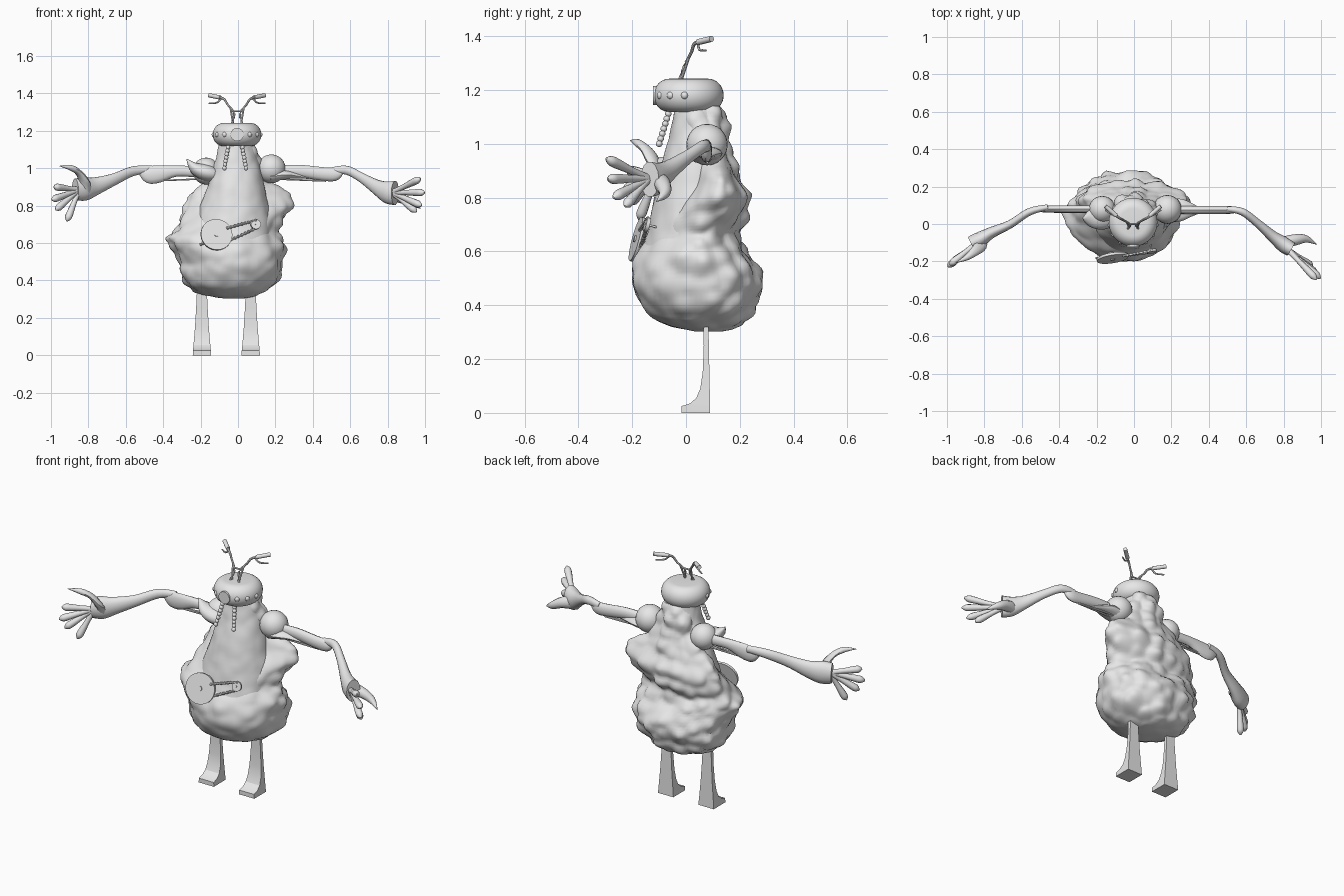
import bpy, bmesh, math
from mathutils import Vector, Matrix, noise

if "Cube" in bpy.data.objects:
    bpy.data.objects.remove(bpy.data.objects["Cube"], do_unlink=True)

grey = bpy.data.materials.new("plain_grey")
grey.use_nodes = True
grey.diffuse_color = (.8, .8, .8, 1)
grey.node_tree.nodes["Principled BSDF"].inputs["Base Color"].default_value = (.8, .8, .8, 1)


def finish(name, bm, angle=40):
    """Turn a bmesh into a shaded grey object."""
    bmesh.ops.recalc_face_normals(bm, faces=bm.faces)
    mesh = bpy.data.meshes.new(name)
    bm.to_mesh(mesh)
    bm.free()
    obj = bpy.data.objects.new(name, mesh)
    mesh.materials.append(grey)
    bpy.context.collection.objects.link(obj)
    bpy.ops.object.select_all(action='DESELECT')
    bpy.context.view_layer.objects.active = obj
    obj.select_set(True)
    bpy.ops.object.shade_smooth_by_angle(angle=math.radians(angle))
    return obj


def loft(name, rings, angle=40):
    """Skin a list of closed rings and cap both ends."""
    bm = bmesh.new()
    loops = [[bm.verts.new(p) for p in ring] for ring in rings]
    count = len(loops[0])
    for low, high in zip(loops, loops[1:]):
        for i in range(count):
            j = (i + 1) % count
            bm.faces.new((low[i], low[j], high[j], high[i]))
    bm.faces.new(loops[0])
    bm.faces.new(loops[-1])
    return finish(name, bm, angle)


def spline(rows, steps):
    """Catmull-Rom interpolation of rows of any width."""
    rows = [Vector(r) for r in rows]
    padded = [rows[0]] + rows + [rows[-1]]
    out = []
    for a, b, c, d in zip(padded, padded[1:], padded[2:], padded[3:]):
        for k in range(steps):
            t = k / steps
            out.append(b + (c - a) * (t / 2) + (a * 2 - b * 5 + c * 4 - d) * (t * t / 2)
                       + (b * 3 - a - c * 3 + d) * (t ** 3 / 2))
    return out + [rows[-1]]


def tube(name, rows, sides=10, steps=4):
    """Sweep an ellipse along rows of x, y, z, half width, half height."""
    rows = spline([tuple(r) if len(r) == 5 else (*r, r[-1]) for r in rows], steps)
    centres = [Vector(r[:3]) for r in rows]
    rings = []
    for i, row in enumerate(rows):
        along = (centres[min(i + 1, len(rows) - 1)] - centres[max(i - 1, 0)]).normalized()
        guide = Vector((0, 0, 1)) if abs(along.z) < .9 else Vector((0, 1, 0))
        across = along.cross(guide).normalized()
        up = across.cross(along)
        rings.append([centres[i] + across * (max(row[3], .001) * math.cos(a))
                      + up * (max(row[4], .001) * math.sin(a))
                      for a in (math.tau * k / sides for k in range(sides))])
    return loft(name, rings)


def rod(name, start, end, radius, sides=8):
    return tube(name, [(*start, radius), (*end, radius)], sides, 1)


def ball(name, centre, radius, segments=20):
    bm = bmesh.new()
    bmesh.ops.create_uvsphere(bm, u_segments=segments, v_segments=segments // 2, radius=radius,
                              matrix=Matrix.Translation(centre))
    return finish(name, bm)


def lumpy(name, rows, rough_front, rough_back, sides=80, steps=5):
    """Egg-sectioned body from rows of z, right, left, front, back, with woolly tufts."""
    rings = []
    for z, right, left, front, back in spline(rows, steps):
        mid = Vector(((left + right) / 2, front + (back - front) * .57, z))
        ring = []
        for k in range(sides):
            a = math.tau * k / sides
            depth = back - mid.y if math.sin(a) > 0 else mid.y - front
            out = Vector(((left - right) / 2 * math.cos(a), depth * math.sin(a), 0))
            p = mid + out
            rough = rough_front + (rough_back - rough_front) * min(1, max(0, .8 + math.sin(a)))
            tuft = .5 - noise.voronoi(p * 12)[0][0] + noise.noise(p * 9) * .25
            ring.append(p + out.normalized() * (rough * tuft))
        rings.append(ring)
    return loft(name, rings, 50)


# Woolly body and the smoother chest in front of it
lumpy("woolly_body", [
    (.303, -.06, .03, .03, .13), (.325, -.19, .11, -.07, .2), (.37, -.28, .19, -.145, .245),
    (.44, -.305, .24, -.188, .275), (.51, -.315, .25, -.2, .28), (.58, -.355, .245, -.188, .245),
    (.63, -.375, .225, -.16, .212), (.67, -.34, .21, -.132, .2), (.73, -.305, .24, -.08, .228),
    (.8, -.285, .285, -.01, .23), (.87, -.24, .26, .03, .198), (.93, -.175, .17, .02, .178),
    (1.0, -.135, .135, -.01, .162), (1.07, -.115, .11, -.03, .15), (1.14, -.09, .08, -.03, .12)],
    .02, .05)
lumpy("chest", [
    (.45, -.15, .1, -.1, .1), (.56, -.235, .17, -.16, .15), (.63, -.24, .185, -.155, .16),
    (.7, -.23, .18, -.137, .17), (.8, -.2, .165, -.118, .17), (.9, -.165, .145, -.098, .16),
    (1.0, -.135, .12, -.07, .14), (1.07, -.115, .1, -.052, .13), (1.14, -.1, .08, -.04, .12)],
    .01, .012)

# Head: a rounded disc with a ring of eyes
HEAD = Vector((-.005, .01, 1.18))
loft("head", [[HEAD + Vector((r * math.cos(a), r * math.sin(a), .062 * math.sin(t)))
               for a in (math.tau * k / 40 for k in range(40))]
              for t in (math.pi * (j / 16 - .5) for j in range(17))
              for r in [.072 + .058 * math.cos(t)]])
rod("front_eye", HEAD + Vector((0, -.1, 0)), HEAD + Vector((0, -.132, 0)), .035, 24)
for side, label in ((1, "left"), (-1, "right")):
    for n, degrees in enumerate((32, 57, 83)):
        a = math.radians(degrees)
        spot = HEAD + Vector((side * math.sin(a), -math.cos(a), 0)) * .122
        ball(f"{label}_small_eye_{n}", spot, .015, 12)

    # Beaded mouth strand
    top, tip = Vector((-.015 + side * .035, -.06, 1.13)), Vector((-.015 + side * .058, -.1, 1.0))
    rod(f"{label}_strand", top, tip, .007)
    for n in range(8):
        ball(f"{label}_strand_bead_{n}", top.lerp(tip, n / 7), .0125, 10)

    # Handlebar antenna: two stems, grip and lever
    def at(x, y, z):
        return (-.005 + side * x, y, z)
    tube(f"{label}_antenna_stem", [(*at(.035, -.03, 1.22), .006), (*at(.015, -.005, 1.29), .006),
                                   (*at(.05, .02, 1.34), .006), (*at(.07, .03, 1.37), .007),
                                   (*at(.1, .05, 1.38), .007)], 8)
    rod(f"{label}_antenna_brace", at(.02, -.02, 1.23), at(.035, .01, 1.32), .005)
    rod(f"{label}_antenna_grip", at(.09, .045, 1.378), at(.148, .095, 1.39), .0115, 10)
    tube(f"{label}_antenna_lever", [(*at(.085, .045, 1.37), .005), (*at(.11, .05, 1.35), .005),
                                    (*at(.15, .075, 1.347), .004)], 6)
rod("antenna_crossbar", (-.03, 0, 1.305), (.02, 0, 1.305), .005)

# Legs: tapered columns that sweep forward into wedge feet
for label, foot_x in (("left", .068), ("right", -.193)):
    rings = []
    for z, front, half in ((0, -.017, .049), (.025, -.017, .048), (.035, .015, .047),
                           (.055, .038, .045), (.09, .053, .042), (.15, .062, .037),
                           (.25, .066, .031), (.4, .062, .024)):
        back = .09 - z * .02
        rings.append([(foot_x - half, front, z), (foot_x + half, front, z),
                      (foot_x + half, back, z), (foot_x - half, back, z)])
    loft(f"{label}_leg", rings, 25)

# Shoulders: balls with leaf-shaped caps
ball("left_shoulder", (.178, .078, .997), .077, 24)
ball("right_shoulder", (-.17, .078, .985), .072, 24)
tube("left_shoulder_leaf", [(.17, .07, .955, .06, .03), (.25, .075, .965, .06, .025),
                            (.31, .075, .96, .035, .015), (.38, .07, .945, .002)], 14)
tube("right_shoulder_leaf", [(-.11, .06, .96, .06, .035), (-.17, .04, .975, .07, .045),
                             (-.23, .03, 1.0, .05, .032), (-.275, .03, 1.05, .002)], 14)

# Upper arms: flat vanes with thin rods below
tube("left_upper_arm", [(.22, .075, .985, .02, .03), (.33, .075, .985, .022, .033),
                        (.45, .075, .97, .022, .036), (.52, .075, .967, .02, .034),
                        (.56, .07, .98, .008)], 12)
tube("right_upper_arm", [(-.2, .08, .98, .02, .03), (-.33, .08, .985, .02, .03),
                         (-.42, .08, .97, .02, .046), (-.48, .08, .965, .018, .044),
                         (-.53, .075, .985, .008)], 12)
for side, label in ((1, "left"), (-1, "right")):
    for n, y in enumerate((.06, .095)):
        rod(f"{label}_arm_rod_{n}", (side * .14, y, .945), (side * .47, .078, .932), .005, 6)

# Forearms flaring into cuffs, with a curved horn-shaped thumb
tube("left_forearm", [(.5, .08, .985, .015, .02), (.58, .065, .99, .02, .024),
                      (.66, .005, .95, .022, .026), (.74, -.065, .9, .03, .04),
                      (.8, -.11, .872, .042, .06), (.84, -.135, .868, .04, .066)], 14)
tube("right_forearm", [(-.46, .09, .995, .015, .02), (-.56, .065, .985, .02, .026),
                       (-.66, .0, .942, .022, .032), (-.76, -.045, .905, .03, .048),
                       (-.82, -.08, .89, .04, .064), (-.87, -.105, .887, .04, .058)], 14)
tube("left_thumb_horn", [(.79, -.1, .86, .03, .04), (.86, -.085, .845, .03, .03),
                         (.92, -.08, .815, .02), (.978, -.11, .785, .001)])
tube("right_thumb_horn", [(-.82, -.085, .85, .03, .02), (-.82, -.115, .92, .034, .02),
                          (-.85, -.145, .975, .026, .015), (-.895, -.18, 1.003, .015),
                          (-.955, -.208, 1.012, .001)])

# Fingers: thin roots swelling into rounded tips
HANDS = {
    "left": ((.825, -.14, .87), ((.965, -.285, .94), (.985, -.28, .87),
                                 (.97, -.26, .805), (.945, -.22, .775))),
    "right": ((-.85, -.11, .885), ((-.975, -.21, .9), (-.985, -.22, .835),
                                   (-.965, -.2, .785), (-.91, -.17, .73)))}
for label, (root, tips) in HANDS.items():
    for n, tip in enumerate(tips):
        root_v, tip_v = Vector(root), Vector(tip)
        tube(f"{label}_finger_{n}", [(*root_v.lerp(tip_v, t), r) for t, r in
                                     ((0, .016), (.4, .014), (.8, .019), (.97, .018), (1.08, .004))], 10, 3)

# Belly crank: big thin disc, small gear and chain runs between them
tilt = Vector((.16, -1, .27)).normalized()
disc, gear = Vector((-.115, -.182, .645)), Vector((.095, -.146, .7))
for name, centre, radius in (("crank_disc", disc, .085), ("chain_gear", gear, .027)):
    rod(name, centre - tilt * .008, centre + tilt * .006, radius, 32)
    rod(name + "_hub", centre - tilt * .04, centre + tilt * .012, radius * .15, 12)
for label, shift in (("upper", 1), ("lower", -1)):
    start = disc + Vector((.06, .012, shift * .036))
    end = gear + Vector((0, shift * .004, shift * .022))
    rod(f"{label}_chain", start, end, .006, 6)
    for n in range(9):
        ball(f"{label}_chain_link_{n}", start.lerp(end, n / 8), .0085, 8)
rod("crank_stub", disc + Vector((-.05, 0, -.04)), disc + Vector((-.09, .0, -.055)), .006, 8)
